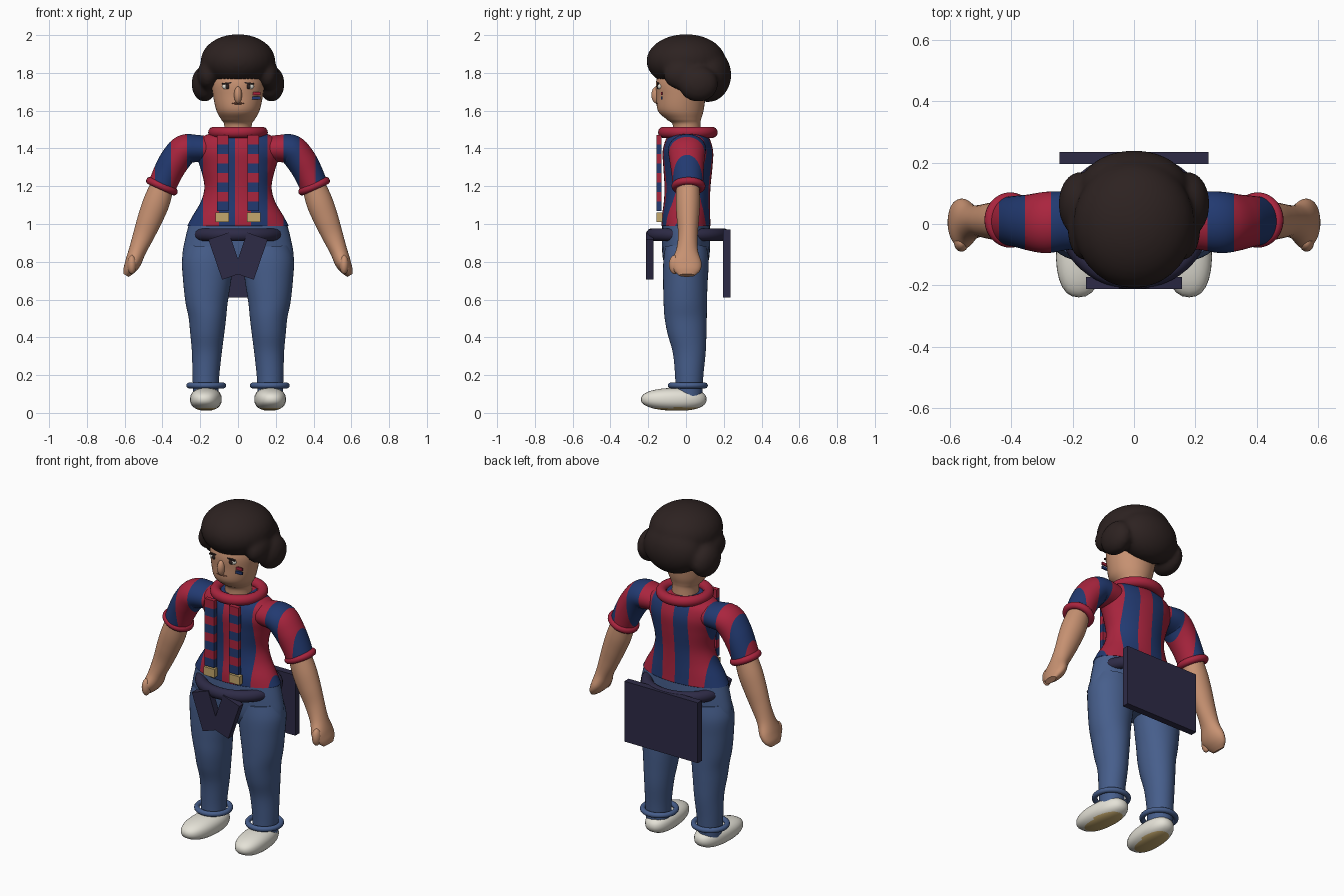
import bpy, bmesh, math
from mathutils import Vector, Matrix

cube = bpy.data.objects.get("Cube")
if cube:
    bpy.data.objects.remove(cube)


def material(name, r, g, b):
    m = bpy.data.materials.new(name)
    m.use_nodes = True
    m.diffuse_color = (r, g, b, 1)
    m.node_tree.nodes["Principled BSDF"].inputs["Base Color"].default_value = (r, g, b, 1)
    return m


HAIR = material("dark_brown", .026, .016, .015)
SKIN = material("skin", .58, .29, .17)
RED = material("crimson", .40, .018, .048)
BLUE = material("royal_blue", .016, .042, .165)
DENIM = material("denim", .062, .112, .26)
NAVY = material("dark_navy", .027, .024, .062)
WHITE = material("off_white", .78, .76, .68)
GOLD = material("tan_gold", .55, .39, .15)
LIP = material("lip_brown", .24, .09, .055)


def finish(name, bm, mats, rule=None, smooth=True):
    """Turn a bmesh into an object; rule(centre) picks the material index."""
    bmesh.ops.recalc_face_normals(bm, faces=bm.faces)
    for f in bm.faces:
        f.smooth = smooth and len(f.verts) <= 8
        if rule:
            f.material_index = rule(f.calc_center_median())
    me = bpy.data.meshes.new(name)
    bm.to_mesh(me)
    bm.free()
    for m in mats:
        me.materials.append(m)
    ob = bpy.data.objects.new(name, me)
    bpy.context.collection.objects.link(ob)
    return ob


def spline(pts, steps=6):
    """Catmull-Rom interpolation of equal-length tuples."""
    pts = [Vector(p) for p in pts]
    out = []
    for i in range(len(pts) - 1):
        a, b, c, d = pts[max(i - 1, 0)], pts[i], pts[i + 1], pts[min(i + 2, len(pts) - 1)]
        for k in range(steps):
            t = k / steps
            out.append(b + (c - a) * (t / 2) + (a * 2 - b * 5 + c * 4 - d) * (t * t / 2)
                       + (b * 3 - a - c * 3 + d) * (t ** 3 / 2))
    return out + [pts[-1]]


def loft(bm, rings, side=1, n=40):
    """Skin rings (x, y, z, radius across, radius in depth) along a path in the xz plane."""
    path = spline(rings)
    loops = []
    for i, p in enumerate(path):
        a, b = path[max(i - 1, 0)], path[min(i + 1, len(path) - 1)]
        t = Vector((b[0] - a[0], 0, b[2] - a[2])).normalized()
        u = Vector((t.z, 0, -t.x))
        loop = []
        for k in range(n):
            w = math.tau * k / n
            v = Vector(p[:3]) + u * (p[3] * math.cos(w)) + Vector((0, p[4] * math.sin(w), 0))
            loop.append(bm.verts.new((v.x * side, v.y, v.z)))
        loops.append(loop)
    for a, b in zip(loops, loops[1:]):
        for k in range(n):
            bm.faces.new((a[k], a[k - 1], b[k - 1], b[k]))
    bm.faces.new(loops[0])
    bm.faces.new(loops[-1])


def blob(bm, centre, radii):
    m = Matrix.Translation(centre) @ Matrix.Diagonal((*radii, 1))
    return bmesh.ops.create_uvsphere(bm, u_segments=28, v_segments=18, radius=1, matrix=m)["verts"]


def ball(name, centre, radii, mat):
    bm = bmesh.new()
    blob(bm, centre, radii)
    return finish(name, bm, [mat])


def box(name, centre, size, mat, turn=0):
    bm = bmesh.new()
    m = Matrix.Translation(centre) @ Matrix.Rotation(turn, 4, 'Y') @ Matrix.Diagonal((*size, 1))
    bmesh.ops.create_cube(bm, size=1, matrix=m)
    return finish(name, bm, [mat], smooth=False)


def ring(name, centre, major, minor, mat, tilt=0, flat=(1, 1, 1)):
    bpy.ops.mesh.primitive_torus_add(location=centre, rotation=(0, tilt, 0), major_radius=major,
                                     minor_radius=minor, major_segments=48, minor_segments=14)
    ob = bpy.context.object
    ob.name, ob.scale = name, flat
    ob.data.materials.append(mat)
    for p in ob.data.polygons:
        p.use_smooth = True


# Shirt: torso and sleeves, cut into upright stripes
STRIPE, START = .085, -.525
bm = bmesh.new()
loft(bm, [(0, 0, .99, .268, .13), (0, 0, 1.04, .242, .128), (0, .005, 1.12, .196, .122),
          (0, .008, 1.2, .178, .122), (0, .01, 1.3, .2, .13), (0, .01, 1.38, .228, .134),
          (0, .01, 1.44, .22, .12), (0, .01, 1.475, .16, .1), (0, .01, 1.49, .1, .08)])
for s in (1, -1):
    loft(bm, [(.14, .01, 1.395, .065, .085), (.22, .01, 1.4, .072, .095), (.285, .005, 1.392, .08, .1),
              (.335, .005, 1.335, .08, .092), (.372, .008, 1.27, .077, .085),
              (.405, .01, 1.195, .074, .08)], s)
for i in range(1, 13):
    bmesh.ops.bisect_plane(bm, geom=bm.verts[:] + bm.edges[:] + bm.faces[:],
                           plane_co=(START + i * STRIPE, 0, 0), plane_no=(1, 0, 0))
finish("striped_shirt", bm, [RED, BLUE], lambda c: math.floor((c.x - START) / STRIPE) % 2)
ring("collar", (0, .01, 1.485), .128, .03, RED)

# Trousers
bm = bmesh.new()
loft(bm, [(0, 0, .74, .2, .09), (0, 0, .79, .285, .115), (0, 0, .84, .294, .125),
          (0, 0, .92, .28, .128), (0, 0, 1.0, .26, .126)])
for s in (1, -1):
    loft(bm, [(.17, .015, .09, .066, .07), (.17, .017, .2, .071, .075), (.165, .017, .32, .079, .087),
              (.163, .005, .42, .09, .103), (.162, -.002, .51, .1, .112), (.166, -.004, .6, .114, .115),
              (.164, -.003, .7, .127, .118), (.16, 0, .8, .136, .12), (.155, 0, .88, .12, .11)], s)
finish("trousers", bm, [DENIM])

# Head and hair
bm = bmesh.new()
loft(bm, [(0, .005, 1.45, .075, .075), (0, .003, 1.525, .073, .073), (0, -.012, 1.555, .09, .092),
          (0, -.028, 1.6, .114, .121), (0, -.026, 1.68, .132, .131), (0, -.018, 1.76, .14, .139),
          (0, 0, 1.85, .12, .12), (0, 0, 1.92, .05, .05)])
blob(bm, (0, -.157, 1.683), (.021, .026, .045))
finish("head", bm, [SKIN])

bm = bmesh.new()
blob(bm, (0, 0, 1.863), (.198, .21, .142))
blob(bm, (0, .115, 1.79), (.18, .125, .145))
for s in (1, -1):
    blob(bm, (s * .178, .065, 1.742), (.068, .105, .095))
    blob(bm, (s * .158, -.02, 1.79), (.058, .1, .08))
hair = finish("hair", bm, [HAIR])
remesh = hair.modifiers.new("merge", 'REMESH')
remesh.mode, remesh.voxel_size, remesh.use_smooth_shade = 'VOXEL', .012, True
soften = hair.modifiers.new("soften", 'SMOOTH')
soften.factor, soften.iterations = .5, 8

# Mouth and cheek paint
ball("mouth", (0, -.153, 1.638), (.034, .007, .005), LIP)
for z, mat in ((1.692, RED), (1.668, BLUE)):
    box("cheek_paint", (.094, -.128, z), (.05, .009, .016), mat)

for s, side in ((1, "left"), (-1, "right")):
    # Eyes
    ball(side + "_eye", (s * .058, -.136, 1.728), (.026, .015, .017), WHITE)
    ball(side + "_pupil", (s * .056, -.147, 1.728), (.012, .008, .014), HAIR)
    box(side + "_eyelid", (s * .058, -.148, 1.745), (.052, .012, .008), HAIR, s * .12)

    # Bare forearm and hand
    bm = bmesh.new()
    loft(bm, [(.395, .01, 1.22, .06, .06), (.43, .01, 1.12, .07, .064), (.465, .01, 1.03, .066, .059),
              (.5, .01, .94, .056, .052), (.532, .005, .86, .046, .058), (.556, 0, .795, .042, .082),
              (.578, .005, .755, .031, .07), (.593, .005, .728, .016, .042)], s)
    blob(bm, (s * .562, -.06, .785), (.024, .03, .05))
    finish(side + "_arm", bm, [SKIN])
    ring(side + "_sleeve_cuff", (s * .403, .013, 1.2), .07, .02, RED, -s * .42)

    # Scarf end with bands and a gold tip
    for i in range(8):
        box(side + "_scarf_band", (s * .08, -.143, 1.445 - i * .05), (.062, .026, .05), (RED, BLUE)[i % 2])
    box(side + "_scarf_tip", (s * .083, -.14, 1.036), (.07, .03, .05), GOLD)

    # Shoe with tan sole, and trouser hem
    bm = bmesh.new()
    for v in blob(bm, (0, 0, 0), (1, 1, 1)):
        x, y, z = (math.copysign(abs(c) ** .86, c) for c in v.co)
        heel = .93 + .07 * y
        v.co = (s * .17 + s * .01 * -y + x * .083, -.065 + y * .174, .072 + z * .065 * heel)
    finish(side + "_shoe", bm, [WHITE, GOLD], lambda c: int(c.z < .027))
    ring(side + "_trouser_hem", (s * .168, .01, .145), .091, .015, DENIM)

    # Front belt flap
    box(side + "_belt_flap", (s * .066, -.192, .83), (.115, .04, .225), NAVY, s * .33)

# Belt and back panel
ring("belt", (0, .01, .943), .205, .034, NAVY, flat=(1.03, .93, 1))
box("back_panel", (0, .215, .79), (.484, .04, .36), NAVY)
